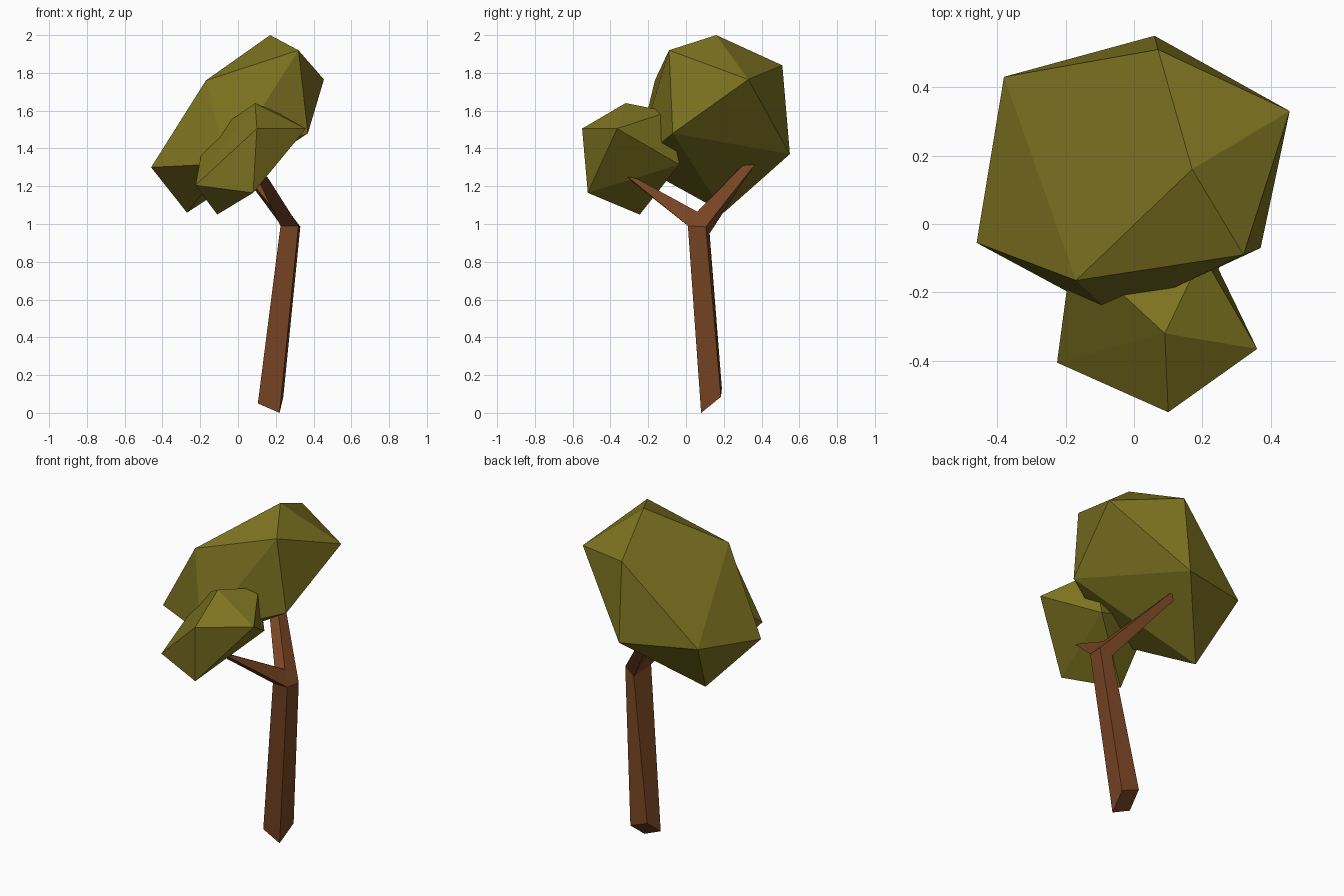
import bpy, bmesh

if "Cube" in bpy.data.objects:
    bpy.data.objects.remove(bpy.data.objects["Cube"])


def finish(name, bm, mat):
    bmesh.ops.recalc_face_normals(bm, faces=bm.faces)
    mesh = bpy.data.meshes.new(name)
    bm.to_mesh(mesh)
    bm.free()
    mesh.materials.append(mat)
    obj = bpy.data.objects.new(name, mesh)
    bpy.context.collection.objects.link(obj)
    return obj


def material(name, color):
    mat = bpy.data.materials.new(name)
    mat.diffuse_color = (*color, 1)
    mat.use_nodes = True
    mat.node_tree.nodes["Principled BSDF"].inputs["Base Color"].default_value = mat.diffuse_color
    return mat


def crown(name, points, mat):
    """Faceted leaf mass: convex hull around a few corner points."""
    bm = bmesh.new()
    for p in points:
        bm.verts.new(p)
    bmesh.ops.convex_hull(bm, input=bm.verts[:])
    return finish(name, bm, mat)


leaf = material("leaf", (0.21, 0.175, 0.015))
bark = material("bark", (0.19, 0.06, 0.018))

# Large leaf crown
crown("large_crown", [
    (0.17, 0.16, 2.0), (0.32, -0.09, 1.92), (0.07, 0.51, 1.84),
    (0.455, 0.33, 1.765), (-0.17, -0.165, 1.76), (0.37, -0.07, 1.48),
    (-0.38, 0.43, 1.40), (0.06, 0.55, 1.37), (-0.06, -0.27, 1.32),
    (-0.46, -0.055, 1.30), (-0.27, 0.20, 1.06)], leaf)

# Small leaf crown
crown("small_crown", [
    (0.09, -0.32, 1.64), (0.20, -0.09, 1.595), (0.10, -0.55, 1.505),
    (0.36, -0.365, 1.505), (-0.18, -0.07, 1.45), (0.20, -0.035, 1.315),
    (-0.225, -0.405, 1.205), (0.08, -0.52, 1.165), (-0.11, -0.245, 1.05)], leaf)

# Four-sided trunk that forks into two tapering branches
bm = bmesh.new()


def ring(*points):
    return [bm.verts.new(p) for p in points]


def bridge(a, b):
    for i in range(4):
        j = (i + 1) % 4
        bm.faces.new((a[i], a[j], b[j], b[i]))


base = ring((0.105, 0.09, 0.05), (0.22, 0.08, 0), (0.24, 0.185, 0.085), (0.125, 0.19, 0.13))
top = ring((0.225, 0.01, 0.99), (0.32, 0.01, 0.99), (0.33, 0.105, 0.985), (0.26, 0.125, 0.95))
crotch = ring((0.27, 0.06, 1.065), (0.20, 0.06, 1.065))
front_tip = ring((0.10, -0.31, 1.245), (0.155, -0.31, 1.25), (0.15, -0.26, 1.24), (0.10, -0.26, 1.24))
back_tip = ring((-0.01, 0.30, 1.315), (0.05, 0.30, 1.31), (0.05, 0.365, 1.315), (-0.01, 0.365, 1.32))

bridge(base, top)
bridge([top[0], top[1], crotch[0], crotch[1]], front_tip)
bridge([crotch[1], crotch[0], top[2], top[3]], back_tip)
for cap in (base, front_tip, back_tip,
            (top[1], top[2], crotch[0]), (top[3], top[0], crotch[1])):
    bm.faces.new(cap)
finish("forked_trunk", bm, bark)
